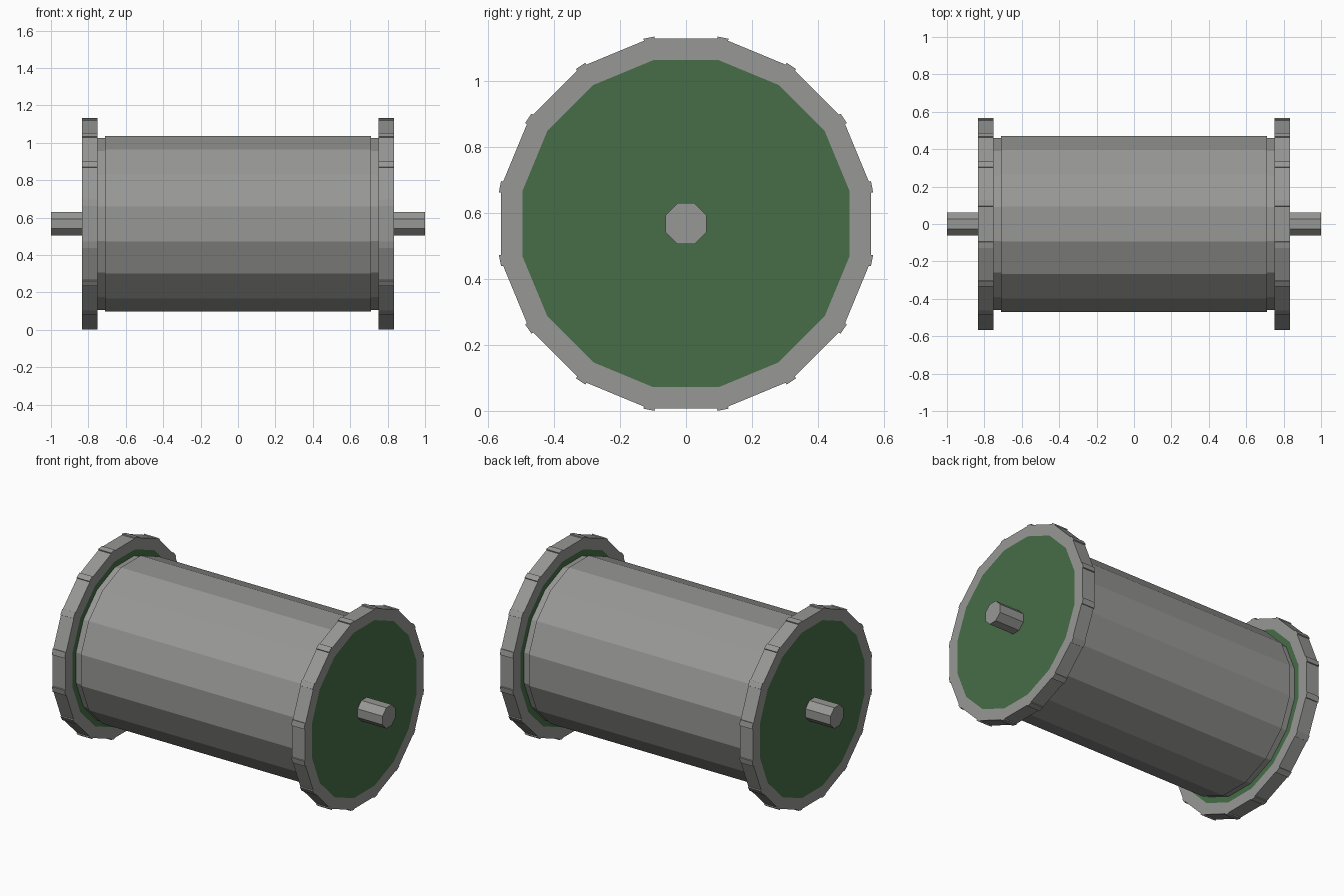
import bpy, bmesh
from math import cos, sin, pi
from mathutils import Matrix

if "Cube" in bpy.data.objects:
    bpy.data.objects.remove(bpy.data.objects["Cube"], do_unlink=True)

AXIS_Z = 0.567
SIDES = 16


def material(name, rgb):
    mat = bpy.data.materials.new(name)
    mat.use_nodes = True
    mat.diffuse_color = (*rgb, 1)
    mat.node_tree.nodes["Principled BSDF"].inputs["Base Color"].default_value = (*rgb, 1)
    return mat


GRAY = material("steel gray", (0.31, 0.315, 0.30))
GREEN = material("dark green", (0.063, 0.155, 0.063))


def finish(name, bm, mat):
    bmesh.ops.recalc_face_normals(bm, faces=bm.faces)
    mesh = bpy.data.meshes.new(name)
    bm.to_mesh(mesh)
    bm.free()
    mesh.materials.append(mat)
    obj = bpy.data.objects.new(name, mesh)
    obj.location.z = AXIS_Z
    bpy.context.collection.objects.link(obj)
    return obj


def loop(bm, sides, apothem, x):
    """Regular polygon around the x axis with a flat on top."""
    r = apothem / cos(pi / sides)
    angles = [2 * pi * (i + 0.5) / sides for i in range(sides)]
    return [bm.verts.new((x, r * cos(a), r * sin(a))) for a in angles]


def lathe(name, sides, profile, mat, closed=False):
    """Sweep (x, apothem) points around the x axis; closed makes a ring."""
    bm = bmesh.new()
    loops = [loop(bm, sides, a, x) for x, a in profile]
    pairs = list(zip(loops, loops[1:]))
    if closed:
        pairs.append((loops[-1], loops[0]))
    else:
        bm.faces.new(loops[0])
        bm.faces.new(loops[-1])
    for p, q in pairs:
        for i in range(sides):
            j = (i + 1) % sides
            bm.faces.new((p[i], p[j], q[j], q[i]))
    return finish(name, bm, mat)


# Drum with a slightly narrower neck at both ends
lathe("drum", SIDES, [(-0.76, 0.46), (-0.71, 0.46), (-0.71, 0.47),
                      (0.71, 0.47), (0.71, 0.46), (0.76, 0.46)], GRAY)

# Axle through the whole length
lathe("axle", 8, [(-1, 0.062), (1, 0.062)], GRAY)

for side, s in (("left", 1), ("right", -1)):
    # Rim ring and the green plate filling it
    inner, outer = 0.75 * s, 0.835 * s
    lathe(side + "_rim", SIDES, [(inner, 0.495), (inner, 0.56),
                                 (outer, 0.56), (outer, 0.495)], GRAY, closed=True)
    lathe(side + "_end_plate", SIDES, [(inner, 0.495), (outer, 0.495)], GREEN)

    # Small cleats over the rim corners
    bm = bmesh.new()
    for i in range(SIDES):
        turn = Matrix.Rotation(2 * pi * (i + 0.5) / SIDES, 4, "X")
        place = Matrix.Translation(((inner + outer) / 2, 0.559, 0))
        size = Matrix.Diagonal((0.085, 0.03, 0.034, 1))
        bmesh.ops.create_cube(bm, size=1, matrix=turn @ place @ size)
    finish(side + "_rim_cleats", bm, GRAY)
